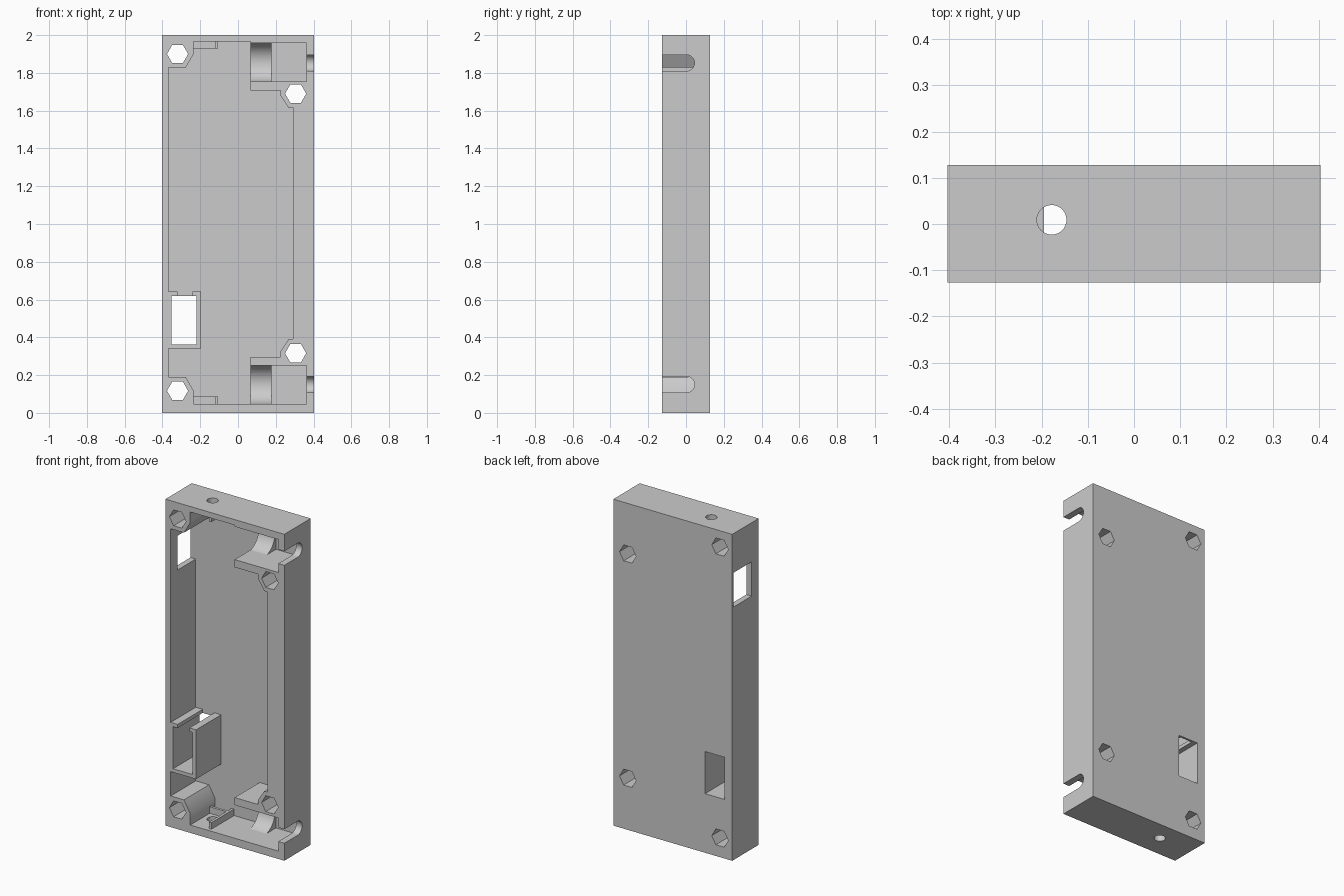
import bpy, bmesh, math
from mathutils import Vector

if "Cube" in bpy.data.objects:
    bpy.data.objects.remove(bpy.data.objects["Cube"])

FRONT, BACK, FLOOR = -0.127, 0.128, 0.115


def prism(name, pts, axis, lo, hi):
    """Extrude a 2D outline along an axis: 'x' uses (y,z), 'y' uses (x,z), 'z' uses (x,y)."""
    def place(a, b, t):
        return Vector({'x': (t, a, b), 'y': (a, t, b), 'z': (a, b, t)}[axis])
    bm = bmesh.new()
    face = bm.faces.new([bm.verts.new(place(a, b, lo)) for a, b in pts])
    ext = bmesh.ops.extrude_face_region(bm, geom=[face])
    verts = [g for g in ext['geom'] if isinstance(g, bmesh.types.BMVert)]
    bmesh.ops.translate(bm, verts=verts, vec=place(0, 0, hi - lo))
    bmesh.ops.recalc_face_normals(bm, faces=bm.faces)
    mesh = bpy.data.meshes.new(name)
    bm.to_mesh(mesh)
    bm.free()
    ob = bpy.data.objects.new(name, mesh)
    bpy.context.collection.objects.link(ob)
    return ob


def rect(a0, a1, b0, b1):
    return [(a0, b0), (a1, b0), (a1, b1), (a0, b1)]


def ring(cx, cy, r, n):
    return [(cx + r * math.cos(2 * math.pi * i / n), cy + r * math.sin(2 * math.pi * i / n))
            for i in range(n)]


def activate(ob):
    bpy.ops.object.select_all(action='DESELECT')
    ob.select_set(True)
    bpy.context.view_layer.objects.active = ob


def cut(ob, cutter):
    cutter.hide_render = True
    mod = ob.modifiers.new("cut", 'BOOLEAN')
    mod.operation, mod.solver, mod.object = 'DIFFERENCE', 'EXACT', cutter
    activate(ob)
    bpy.ops.object.modifier_apply(modifier=mod.name)
    bpy.data.objects.remove(cutter)


# Outer shell
case = prism("case_body", rect(-0.403, 0.403, 0, 2), 'y', FRONT, BACK)

# Cavity outline leaves the screw bosses, shelves and switch holder standing
cavity = [(-.235, .048), (.362, .048), (.362, .251), (.066, .251), (.066, .297),
          (.224, .297), (.224, .324), (.267, .39), (.29, .39), (.29, 1.616),
          (.267, 1.616), (.224, 1.682), (.224, 1.708), (.066, 1.708), (.066, 1.755),
          (.362, 1.755), (.362, 1.957), (.066, 1.957), (.066, 1.966), (-.235, 1.966),
          (-.235, 1.9), (-.277, 1.828), (-.367, 1.828), (-.367, .642), (-.32, .642),
          (-.32, .62), (-.351, .62), (-.351, .362), (-.219, .362), (-.219, .62),
          (-.24, .62), (-.24, .642), (-.195, .642), (-.195, .34), (-.367, .34),
          (-.367, .191), (-.277, .191), (-.235, .117)]
cut(case, prism("cavity_cutter", cavity, 'y', -0.2, FLOOR))

# Hexagonal screw holes
for x, z in [(-.32, 1.9), (-.32, .117), (.305, 1.69), (.305, .316)]:
    cut(case, prism("screw_cutter", ring(x, z, .056, 6), 'y', -0.2, 0.2))

# Window in the back plate and port in the left wall
cut(case, prism("window_cutter", rect(-.351, -.219, .362, .62), 'y', 0.05, 0.2))
cut(case, prism("port_cutter", rect(-.06, FLOOR, 1.55, 1.76), 'x', -0.5, -0.33))

# Round-ended slots in the right wall
for z in (1.853, .15):
    arc = [(.002 + .043 * math.sin(math.pi * i / 16), z + .043 * math.cos(math.pi * i / 16))
           for i in range(17)]
    slot = arc + [(-.2, z - .043), (-.2, z + .043)]
    cut(case, prism("slot_cutter", slot, 'x', 0.33, 0.5))

# Round holes in both ends
for lo, hi in ((-.1, .08), (1.93, 2.1)):
    cut(case, prism("end_hole_cutter", ring(-.178, .009, .032, 32), 'z', lo, hi))

activate(case)
bpy.ops.object.shade_smooth_by_angle(angle=math.radians(30))

for end, z0, z1, mid in (("lower", .044, .088, .151), ("upper", 1.93, 1.97, 1.856)):
    # Round cradle at the bottom of each channel
    arc = [(.105 * math.cos(t), mid + .105 * math.sin(t))
           for t in (math.radians(-78 + 156 * i / 24) for i in range(25))]
    arc += [(.12, arc[-1][1]), (.12, arc[0][1])]
    cradle = prism(end + "_cradle", arc, 'x', .0665, .177)
    activate(cradle)
    bpy.ops.object.shade_smooth_by_angle(angle=math.radians(30))
    # Angled rib beside each end hole
    rib = [(-.24, .062), (-.123, .062), (-.123, -.105), (-.107, -.105), (-.107, .118),
           (-.123, .118), (-.123, .078), (-.24, .078)]
    prism(end + "_rib", rib, 'z', z0, z1)
